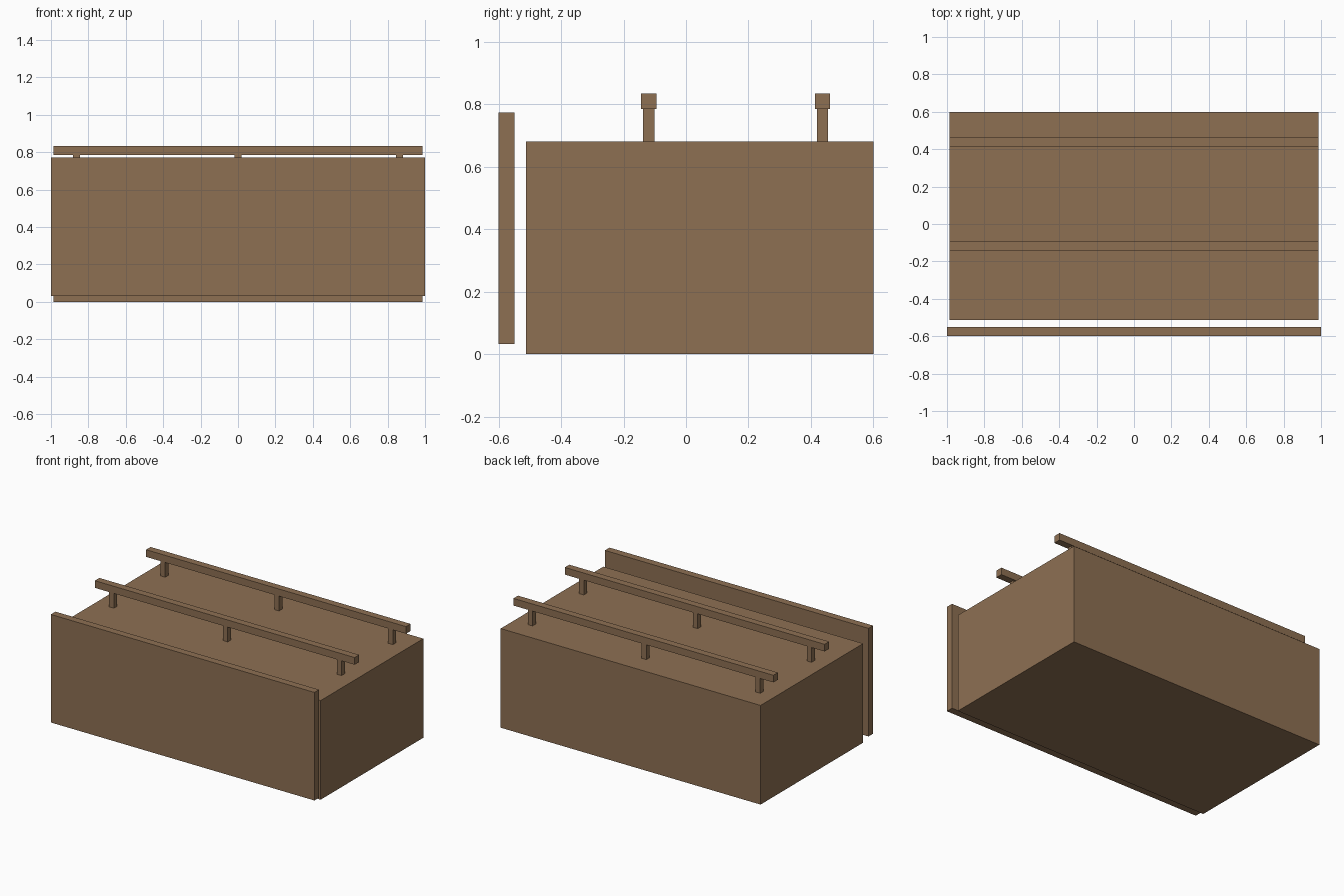
import bpy

if "Cube" in bpy.data.objects:
    bpy.data.objects.remove(bpy.data.objects["Cube"])

wood = bpy.data.materials.new("brown_wood")
wood.diffuse_color = (0.27, 0.162, 0.086, 1)
wood.use_nodes = True
wood.node_tree.nodes["Principled BSDF"].inputs["Base Color"].default_value = wood.diffuse_color


def box(name, x, y, z):
    """Axis-aligned box from (min, max) ranges."""
    bpy.ops.mesh.primitive_cube_add(
        size=1, location=[(a + b) / 2 for a, b in (x, y, z)])
    ob = bpy.context.object
    ob.name = name
    ob.scale = [b - a for a, b in (x, y, z)]
    bpy.ops.object.transform_apply(location=False, rotation=False, scale=True)
    ob.data.materials.append(wood)
    return ob


# Cabinet body and the separate front panel
box("cabinet_body", (-0.986, 0.986), (-0.512, 0.6), (0, 0.68))
box("front_panel", (-1, 1), (-0.6, -0.55), (0.032, 0.773))

# Two top rails, each carried on three posts
for label, yc in (("front", -0.119), ("back", 0.437)):
    box(f"{label}_rail", (-0.986, 0.986), (yc - 0.0245, yc + 0.0245), (0.785, 0.834))
    for side, xc in (("left", -0.864), ("middle", 0), ("right", 0.864)):
        box(f"{label}_rail_post_{side}", (xc - 0.018, xc + 0.018),
            (yc - 0.018, yc + 0.018), (0.68, 0.785))
